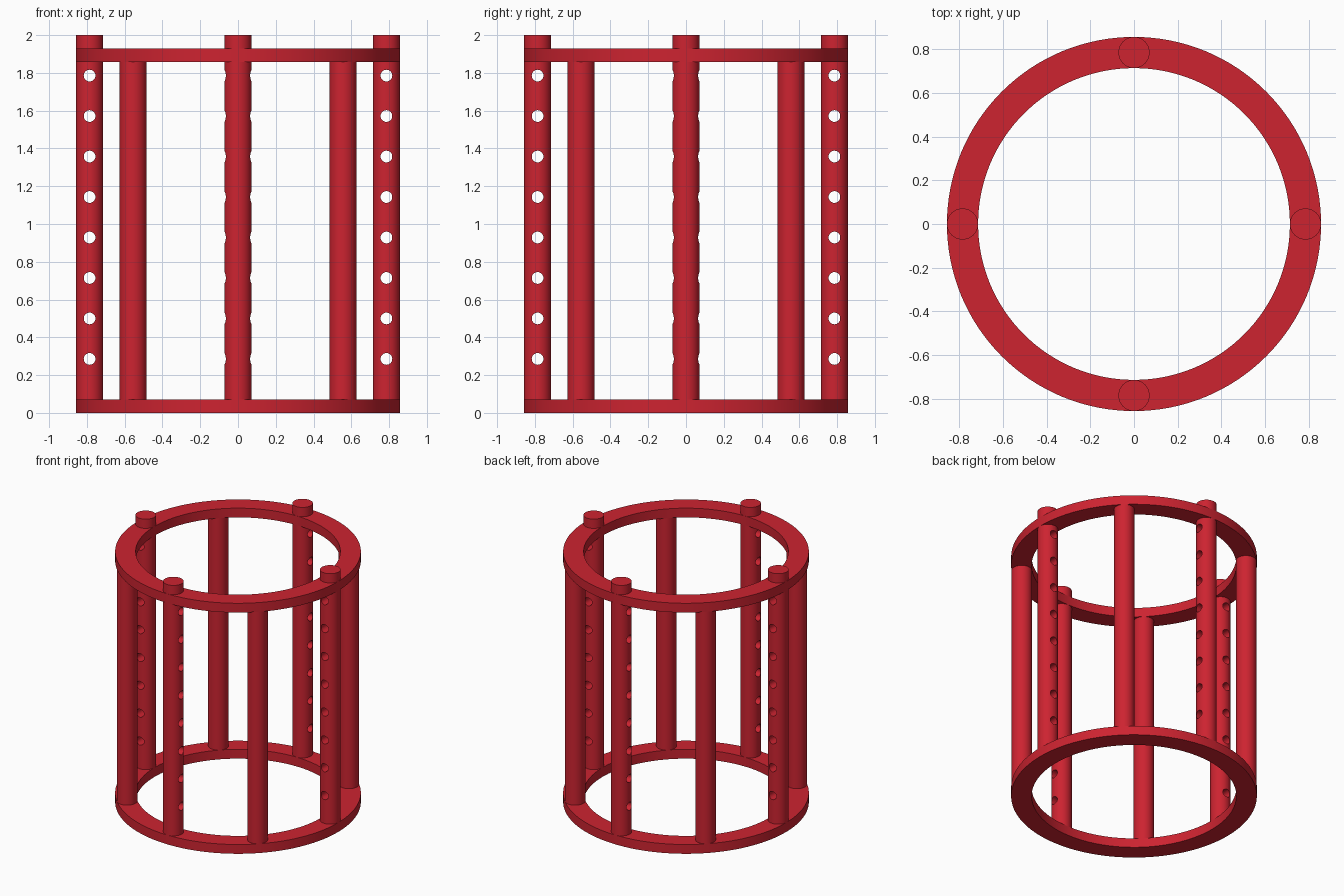
import bpy, bmesh, math
from mathutils import Matrix

if "Cube" in bpy.data.objects:
    bpy.data.objects.remove(bpy.data.objects["Cube"])

U = 1 / 14                      # base unit: ring thickness and post radius
RING_R, POST_R, HOLE_R = 11 * U, U, 0.031

red = bpy.data.materials.new("red")
red.diffuse_color = (0.61, 0.017, 0.03, 1)
red.use_nodes = True
red.node_tree.nodes["Principled BSDF"].inputs["Base Color"].default_value = red.diffuse_color


def make_object(name, bm):
    bmesh.ops.recalc_face_normals(bm, faces=bm.faces)
    mesh = bpy.data.meshes.new(name)
    bm.to_mesh(mesh)
    bm.free()
    mesh.materials.append(red)
    ob = bpy.data.objects.new(name, mesh)
    bpy.context.collection.objects.link(ob)
    return ob


def smooth(ob):
    bpy.ops.object.select_all(action='DESELECT')
    ob.select_set(True)
    bpy.context.view_layer.objects.active = ob
    bpy.ops.object.shade_smooth_by_angle(angle=math.radians(30))


def add_cylinder(bm, radius, depth, matrix, segments):
    bmesh.ops.create_cone(bm, cap_ends=True, segments=segments, radius1=radius,
                          radius2=radius, depth=depth, matrix=matrix)


def ring(name, z0, z1, n=128):
    """Flat ring: a rectangular section swept around z."""
    bm = bmesh.new()
    section = [(RING_R - U, z0), (RING_R + U, z0), (RING_R + U, z1), (RING_R - U, z1)]
    loops = []
    for i in range(n):
        a = math.tau * i / n
        loops.append([bm.verts.new((r * math.cos(a), r * math.sin(a), z)) for r, z in section])
    for i in range(n):
        p, q = loops[i], loops[(i + 1) % n]
        for k in range(4):
            m = (k + 1) % 4
            bm.faces.new((p[k], q[k], q[m], p[m]))
    smooth(make_object(name, bm))


def post(name, z0, z1):
    """Upright round post on the +x side of the ring."""
    bm = bmesh.new()
    add_cylinder(bm, POST_R, z1 - z0, Matrix.Translation((RING_R, 0, (z0 + z1) / 2)), 64)
    return make_object(name, bm)


def repeat_around(ob, start):
    """Four copies of a post, a quarter turn apart."""
    base = ob.name
    for i in range(4):
        c = ob if i == 0 else ob.copy()
        if i:
            bpy.context.collection.objects.link(c)
        c.name = f"{base}_{i + 1}"
        c.rotation_euler.z = start + i * math.pi / 2


# Bottom and top rings
ring("bottom_ring", 0, U)
ring("top_ring", 26 * U, 27 * U)

# Plain posts on the diagonals, held between the rings
plain = post("plain_post", 0.8 * U, 26.2 * U)
smooth(plain)
repeat_around(plain, math.pi / 4)

# Perforated posts rising through the top ring, with eight tangential holes
drilled = post("perforated_post", 0.2 * U, 28 * U)
bm = bmesh.new()
for i in range(8):
    place = Matrix.Translation((RING_R, 0, (4 + 3 * i) * U))
    add_cylinder(bm, HOLE_R, 0.3, place @ Matrix.Rotation(math.pi / 2, 4, 'X'), 32)
cutter = make_object("hole_cutter", bm)
cutter.hide_render = True
mod = drilled.modifiers.new("holes", 'BOOLEAN')
mod.operation, mod.object, mod.solver = 'DIFFERENCE', cutter, 'EXACT'
bpy.context.view_layer.objects.active = drilled
bpy.ops.object.modifier_apply(modifier=mod.name)
bpy.data.objects.remove(cutter)
smooth(drilled)
repeat_around(drilled, 0)
